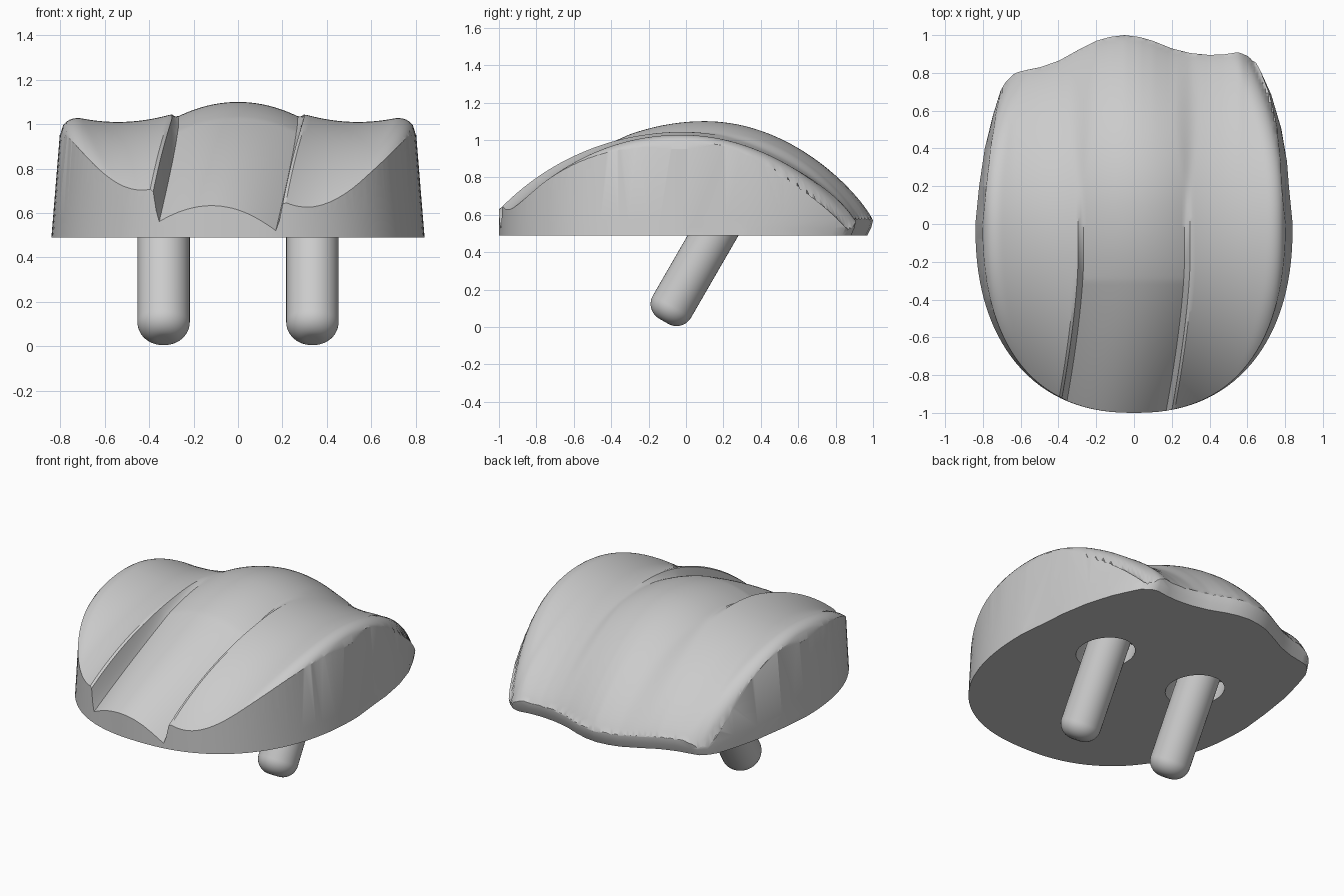
import bpy, bmesh, math
from mathutils import Matrix, Vector

if "Cube" in bpy.data.objects:
    bpy.data.objects.remove(bpy.data.objects["Cube"])

BASE_Z, LIP_Z = 0.49, 0.57
TILT = Vector((0, 0.5, 0.866))

# Wavy rear edge, right to left, then the side corners that join it to the front
REAR = [(0.60, 0.90), (0.56, 0.91), (0.48, 0.898), (0.4, 0.895), (0.3, 0.905),
        (0.2, 0.93), (0.1, 0.97), (0.03, 0.99), (-0.05, 1.0), (-0.13, 0.99),
        (-0.2, 0.97), (-0.3, 0.92), (-0.4, 0.865), (-0.5, 0.83), (-0.6, 0.81), (-0.64, 0.80)]
SIDE_R = [(0.82, 0.2), (0.81, 0.33), (0.78, 0.52), (0.73, 0.69), (0.68, 0.8), (0.65, 0.86)]
SIDE_L = [(-0.68, 0.76), (-0.71, 0.71), (-0.75, 0.58), (-0.79, 0.4), (-0.82, 0.2)]


def clamp(v, lo=0.0, hi=1.0):
    return max(lo, min(hi, v))


def smooth(v):
    v = clamp(v)
    return v * v * (3 - 2 * v)


def rear_y(x):
    x = clamp(x, REAR[-1][0], REAR[0][0])
    for (x1, y1), (x0, y0) in zip(REAR, REAR[1:]):
        if x >= x0:
            return y0 + (y1 - y0) * (x - x0) / (x1 - x0)
    return REAR[-1][1]


def rear_fall(crest, y, start, end):
    t = clamp((y - start) / (end - start))
    return LIP_Z + (crest - LIP_Z) * (1 - t * t) ** 0.85


def drift(y):
    return -0.09 * clamp((-0.2 - y) / 0.75, 0, 1.2) ** 1.5


def top_height(u, x, y):
    """Height of the contoured top; u is the channel-aligned position."""
    a, end = abs(u), rear_y(x)
    # side pads with a shallow hollow
    pad = 1.01 + 0.6 * (a - 0.54) ** 2
    if y > -0.03:
        pad = rear_fall(pad, y, -0.03, end)
    else:
        pad -= 1.35 - math.sqrt(1.35 ** 2 - (y + 0.03) ** 2)
        pad -= 0.05 * y * y * clamp(1 - ((a - 0.54) / 0.24) ** 2)
    # central crown, sinking into a channel at the front
    s = min(a / 0.28, 1.3)
    if y > 0.1:
        crown = rear_fall(1.10 - 0.07 * s * s, y, 0.1, end)
    elif y > -0.3:
        crown = 1.10 - 0.07 * ((0.1 - y) / 0.4) ** 2 - 0.07 * s * s
    else:
        t = (-0.3 - y) / 0.7
        crown = 1.03 - 0.3 * t - 0.1 * t * t - (0.07 + 0.06 * t) * s * s
    w = 0.018 + 0.05 * smooth((y - 0.1) / 0.5)
    m = smooth((a - 0.285 + w) / (2 * w))
    z = crown + (pad - crown) * m
    # rounded outer shoulder
    half_width = 0.8 * (1 - 0.32 * abs(y) ** 2.5)
    d = clamp((0.1 - half_width + abs(x)) / 0.1)
    return max(z - 0.1 * (1 - math.sqrt(1 - d * d)), LIP_Z - 0.06)


def make_object(name, bm):
    bmesh.ops.recalc_face_normals(bm, faces=bm.faces[:])
    mesh = bpy.data.meshes.new(name)
    bm.to_mesh(mesh)
    bm.free()
    obj = bpy.data.objects.new(name, mesh)
    bpy.context.collection.objects.link(obj)
    return obj


def activate(obj):
    bpy.ops.object.select_all(action='DESELECT')
    obj.select_set(True)
    bpy.context.view_layer.objects.active = obj


def boolean(obj, cutter, operation):
    cutter.hide_render = True
    mod = obj.modifiers.new("cut", 'BOOLEAN')
    mod.operation, mod.solver, mod.object = operation, 'EXACT', cutter
    activate(obj)
    bpy.ops.object.modifier_apply(modifier=mod.name)
    bpy.data.objects.remove(cutter)


def spin_profile(name, profile, origin, segments=40):
    """Solid of revolution about the tilted axis through origin."""
    bm = bmesh.new()
    verts = [bm.verts.new((r, 0, z)) for r, z in profile]
    edges = [bm.edges.new(p) for p in zip(verts, verts[1:])]
    bmesh.ops.spin(bm, geom=verts + edges, axis=(0, 0, 1), cent=(0, 0, 0),
                   angle=2 * math.pi, steps=segments)
    bmesh.ops.remove_doubles(bm, verts=bm.verts[:], dist=0.0005)
    turn = TILT.to_track_quat('Z', 'Y').to_matrix().to_4x4()
    bm.transform(Matrix.Translation(origin) @ turn)
    return make_object(name, bm)


# Contoured block
bm = bmesh.new()
bmesh.ops.create_grid(bm, x_segments=124, y_segments=124, size=1)
for v in bm.verts:
    u, y = v.co.x * 0.92, v.co.y * 1.05
    x = u + drift(y) * (1 - smooth((abs(u) - 0.42) / 0.45))
    v.co = (x, y, top_height(u, x, y))
rim = [e for e in bm.edges if e.is_boundary]
skirt = bmesh.ops.extrude_edge_only(bm, edges=rim)["geom"]
for v in skirt:
    if isinstance(v, bmesh.types.BMVert):
        v.co.z = BASE_Z
bmesh.ops.holes_fill(bm, edges=[e for e in bm.edges if e.is_boundary], sides=0)
pad_block = make_object("pad_block", bm)

# Drafted outline that trims the block
front = []
for i in range(61):
    ang = math.pi * i / 60
    c, s = math.cos(ang), math.sin(ang)
    front.append((-0.84 * math.copysign(abs(c) ** (2 / 2.3), c), -s ** (2 / 2.3)))
outline = front + SIDE_R + REAR + SIDE_L
bm = bmesh.new()
rings = []
for z, tuck in ((0.45, 0.95), (BASE_Z, 0.97), (0.53, 0.99), (LIP_Z, 1), (1.3, 1)):
    k = 1 - 0.097 * (z - BASE_Z)
    rings.append([bm.verts.new((x * k, y * (tuck if y > 0.5 else 1), z)) for x, y in outline])
n = len(outline)
for low, high in zip(rings, rings[1:]):
    for i in range(n):
        j = (i + 1) % n
        bm.faces.new((low[i], low[j], high[j], high[i]))
bm.faces.new(rings[0])
bm.faces.new(rings[-1])
boolean(pad_block, make_object("outline_cutter", bm), 'INTERSECT')

# Tilted sockets under the block and notches in its side walls
for x, r in ((-0.335, 0.16), (0.335, 0.16), (-0.85, 0.135), (0.85, 0.135)):
    cutter = spin_profile("socket_cutter", [(0, -0.3), (r, -0.3), (r, 0.104), (0, 0.104)],
                          Vector((x, 0.145, BASE_Z)))
    boolean(pad_block, cutter, 'DIFFERENCE')
activate(pad_block)
bpy.ops.object.shade_smooth_by_angle(angle=math.radians(32))

# Round-ended pegs
tip = [(0.028 + 0.09 * math.sin(a), -0.44 - 0.09 * math.cos(a))
       for a in (math.pi / 2 * i / 10 for i in range(11))]
for side, x in (("right", -0.335), ("left", 0.335)):
    peg = spin_profile(side + "_peg", [(0, -0.53)] + tip + [(0.118, 0.16), (0, 0.16)],
                       Vector((x, 0.145, BASE_Z)))
    activate(peg)
    bpy.ops.object.shade_smooth_by_angle(angle=math.radians(35))
